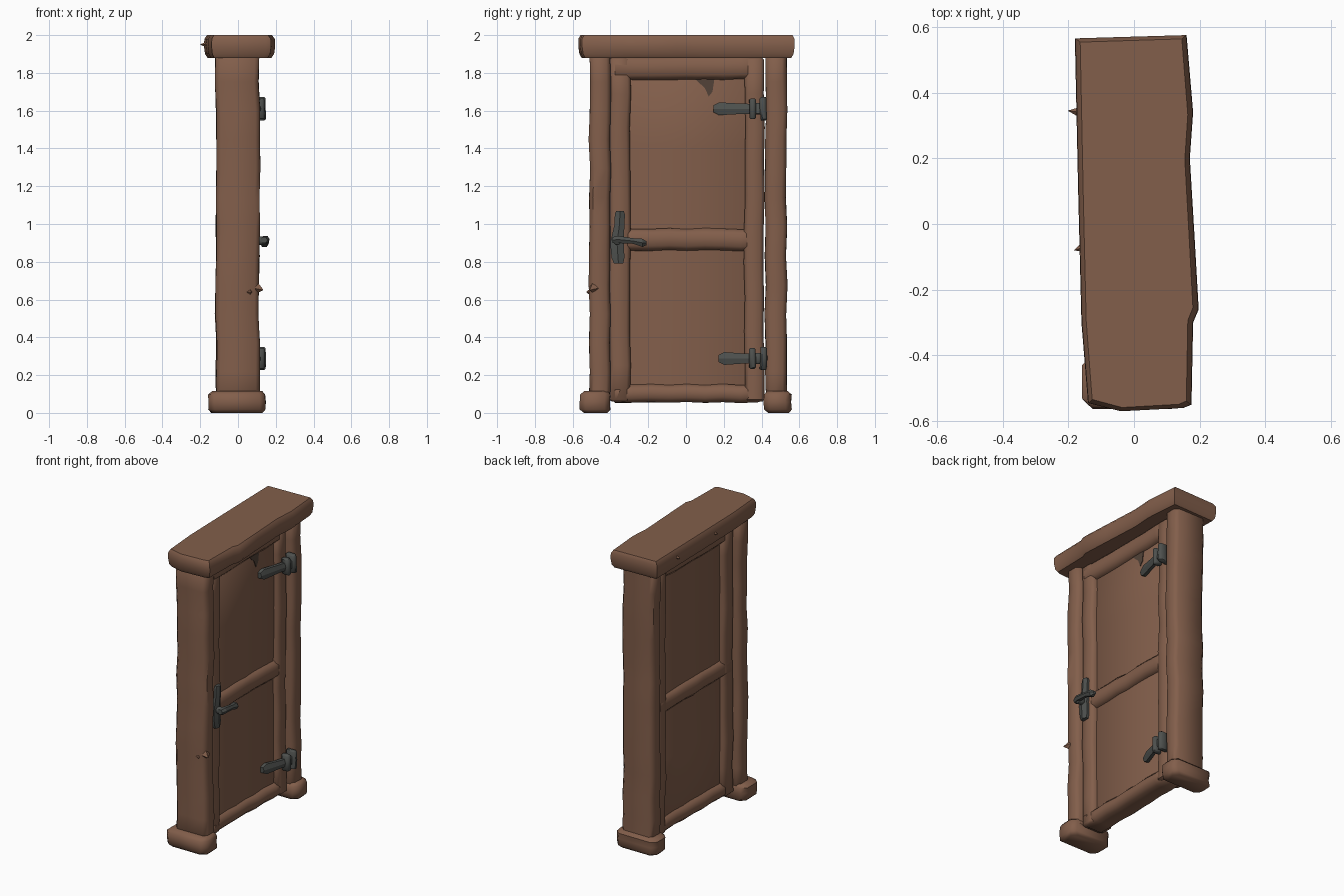
import bpy, bmesh, math, random
from mathutils import Vector

random.seed(4)
if "Cube" in bpy.data.objects:
    bpy.data.objects.remove(bpy.data.objects["Cube"])


def material(name, rgb):
    m = bpy.data.materials.new(name)
    m.use_nodes = True
    m.diffuse_color = (*rgb, 1)
    m.node_tree.nodes["Principled BSDF"].inputs["Base Color"].default_value = (*rgb, 1)
    return m


wood = material("brown wood", (0.225, 0.113, 0.07))
iron = material("dark iron", (0.075, 0.08, 0.075))
knot_brown = material("dark knot", (0.085, 0.055, 0.04))


def finish(name, bm, mat, angle=50):
    bmesh.ops.recalc_face_normals(bm, faces=bm.faces)
    me = bpy.data.meshes.new(name)
    bm.to_mesh(me)
    bm.free()
    me.materials.append(mat)
    ob = bpy.data.objects.new(name, me)
    bpy.context.collection.objects.link(ob)
    bpy.ops.object.select_all(action="DESELECT")
    ob.select_set(True)
    bpy.context.view_layer.objects.active = ob
    bpy.ops.object.shade_smooth_by_angle(angle=math.radians(angle))
    return ob


def loft(name, rings, mat, angle=50):
    """Skin a list of point rings and cap both ends."""
    bm = bmesh.new()
    loops = [[bm.verts.new(p) for p in r] for r in rings]
    for a, b in zip(loops, loops[1:]):
        for i in range(len(a)):
            j = (i + 1) % len(a)
            bm.faces.new((a[i], a[j], b[j], b[i]))
    bm.faces.new(loops[0][::-1])
    bm.faces.new(loops[-1])
    return finish(name, bm, mat, angle)


def beam(name, lo, hi, axis, bevel=0.02, cuts=8, wobble=0.005, mat=wood):
    """Hand-hewn timber: chamfered section run along one axis with a wobble."""
    u, v = [k for k in range(3) if k != axis]
    lo, hi = Vector(lo), Vector(hi)
    mid, half = (lo + hi) / 2, (hi - lo) / 2
    inset = min(bevel * 0.6, half[axis] * 0.4)
    stops = [lo[axis]] + [lo[axis] + inset + (hi[axis] - lo[axis] - 2 * inset) * i / cuts
                          for i in range(cuts + 1)] + [hi[axis]]
    rings = []
    for i, s in enumerate(stops):
        shrink = inset if i in (0, len(stops) - 1) else 0
        a, b = half[u] - shrink, half[v] - shrink
        c = min(bevel, a * 0.6, b * 0.6)
        du, dv = (random.uniform(-wobble, wobble) for _ in range(2))
        ring = []
        for x, y in ((a, b - c), (a - c, b), (c - a, b), (-a, b - c),
                     (-a, c - b), (c - a, -b), (a - c, -b), (a, c - b)):
            p = Vector((0, 0, 0))
            p[u] = mid[u] + x + du + random.uniform(-wobble, wobble) * 0.4
            p[v] = mid[v] + y + dv + random.uniform(-wobble, wobble) * 0.4
            p[axis] = s
            ring.append(p)
        rings.append(ring)
    return loft(name, rings, mat)


def spike(name, base, tip, radius):
    """Small wood splinter."""
    bm = bmesh.new()
    base, tip = Vector(base), Vector(tip)
    d = tip - base
    bmesh.ops.create_cone(bm, cap_ends=True, segments=4, radius1=radius, radius2=0, depth=d.length)
    q = d.to_track_quat("Z", "Y")
    for v in bm.verts:
        v.co = q @ v.co + (base + tip) / 2
    finish(name, bm, wood, 20)


# Posts and feet
beam("front_post", (-0.118, -0.51, 0.05), (0.112, -0.4, 1.92), 2, 0.022, 12)
beam("back_post", (-0.118, 0.42, 0.05), (0.112, 0.532, 1.92), 2, 0.022, 12)
beam("front_foot", (-0.155, -0.56, 0), (0.145, -0.4, 0.115), 2, 0.03, 2, 0.004)
beam("back_foot", (-0.155, 0.415, 0), (0.145, 0.56, 0.115), 2, 0.03, 2, 0.004)

# Lintel from its uneven plan outline
plan = [(-0.18, 0.565), (0.16, 0.575), (0.18, 0.34), (0.17, 0.2), (0.185, -0.05),
        (0.197, -0.26), (0.18, -0.3), (0.175, -0.55), (0.15, -0.56), (-0.04, -0.57),
        (-0.14, -0.545), (-0.16, -0.3), (-0.17, 0.1)]
layers = [(1.88, 0.9, 0.97), (1.9, 0.97, 0.99), (1.94, 1, 1), (1.98, 0.99, 1), (2.0, 0.91, 0.98)]
loft("lintel", [[(x * sx, y * sy, z) for x, y in plan] for z, sx, sy in layers], wood)

# Door leaf: panel with stiles and rails on both faces
beam("door_panel", (-0.045, -0.38, 0.08), (0.048, 0.39, 1.85), 2, 0.005, 4, 0.001)
beam("latch_stile", (-0.078, -0.405, 0.06), (0.082, -0.295, 1.88), 2, 0.018, 10, 0.004)
beam("hinge_stile", (-0.078, 0.31, 0.06), (0.082, 0.412, 1.88), 2, 0.018, 10, 0.004)
for name, z0, z1 in (("bottom_rail", 0.055, 0.15), ("middle_rail", 0.86, 0.975), ("top_rail", 1.765, 1.89)):
    beam(name, (-0.076, -0.39, z0), (0.08, 0.4, z1), 1, 0.025, 8, 0.004)

# Splinters and a dark knot
spike("lintel_splinter_back", (-0.16, 0.34, 1.95), (-0.202, 0.345, 1.95), 0.018)
spike("lintel_splinter_front", (-0.15, -0.07, 1.95), (-0.182, -0.08, 1.95), 0.018)
spike("post_splinter", (0.1, -0.49, 0.66), (0.135, -0.51, 0.65), 0.03)
spike("post_side_splinter", (0.06, -0.5, 0.64), (0.07, -0.528, 0.64), 0.025)
outline = [(0.05, 1.765), (0.15, 1.765), (0.14, 1.7), (0.12, 1.675), (0.1, 1.72)]
loft("panel_knot", [[(x, y, z) for y, z in outline] for x in (0.046, 0.052)], knot_brown)


# Hinges: tapered strap, barrel and leaf
def hinge(name, z, tip):
    rings = []
    for y, x, h in ((tip, 0.058, 0.018), (tip + 0.03, 0.066, 0.034), (0.3, 0.095, 0.027), (0.37, 0.115, 0.026)):
        rings.append([(x + dx, y, z + dz) for dx, dz in
                      ((-0.014, -h), (0.008, -h), (0.016, 0), (0.008, h), (-0.014, h))])
    loft(name + "_strap", rings, iron, 25)
    beam(name + "_barrel", (0.085, 0.335, z - 0.055), (0.142, 0.37, z + 0.055), 2, 0.012, 1, 0.002, iron)
    beam(name + "_pin", (0.09, 0.365, z - 0.03), (0.13, 0.4, z + 0.03), 2, 0.01, 1, 0.002, iron)
    beam(name + "_leaf", (0.075, 0.392, z - 0.062), (0.145, 0.428, z + 0.062), 2, 0.012, 2, 0.003, iron)


hinge("upper_hinge", 1.61, 0.145)
hinge("lower_hinge", 0.288, 0.172)

# Door handle: tilted back plate, neck and lever
rings = []
for z, y, w in ((0.79, -0.357, 0.024), (0.82, -0.36, 0.034), (0.9, -0.365, 0.036),
                (1.0, -0.352, 0.026), (1.05, -0.35, 0.027), (1.07, -0.35, 0.02)):
    rings.append([(x, y + s * w, z) for x, s in ((0.07, -1), (0.1, -1), (0.112, 0), (0.1, 1), (0.07, 1))])
loft("handle_plate", rings, iron, 25)
beam("handle_neck", (0.09, -0.385, 0.89), (0.15, -0.345, 0.935), 0, 0.012, 1, 0.001, iron)
rings = []
for y, x, z, r in ((-0.39, 0.138, 0.915, 0.018), (-0.36, 0.146, 0.918, 0.022),
                   (-0.28, 0.147, 0.91, 0.017), (-0.23, 0.14, 0.9, 0.025), (-0.21, 0.136, 0.898, 0.012)):
    rings.append([(x + r * math.cos(a * math.pi / 3), y, z + r * math.sin(a * math.pi / 3)) for a in range(6)])
loft("handle_lever", rings, iron, 25)
